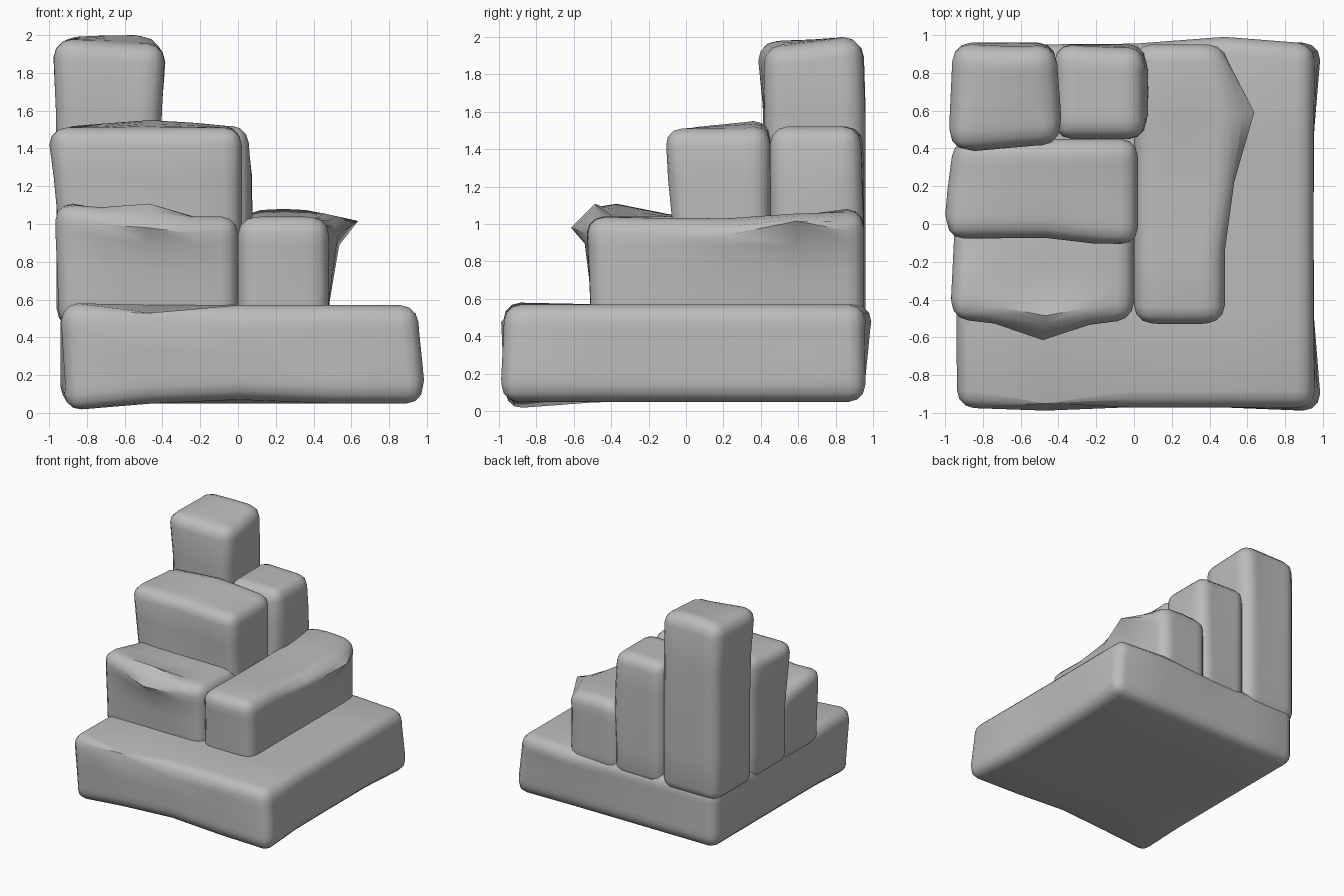
import bpy
import bmesh
import math
from mathutils import Vector

cube = bpy.data.objects.get("Cube")
if cube:
    bpy.data.objects.remove(cube, do_unlink=True)

# One plain grey stone material
stone_grey = bpy.data.materials.new("stone_grey")
stone_grey.use_nodes = True
grey = (0.5, 0.5, 0.5, 1)
stone_grey.diffuse_color = grey
stone_grey.node_tree.nodes["Principled BSDF"].inputs["Base Color"].default_value = grey


def stone(name, lo, hi, bumps, round_off=0.09, reach=0.55):
    """Worn block: a subdivided box, pushed by soft bumps (place, push), with rounded edges."""
    lo, hi = Vector(lo), Vector(hi)
    bm = bmesh.new()
    bmesh.ops.create_cube(bm, size=1)
    for v in bm.verts:
        v.co = Vector(h if c > 0 else l for c, l, h in zip(v.co, lo, hi))
    bmesh.ops.subdivide_edges(bm, edges=bm.edges[:], cuts=3, use_grid_fill=True)
    bm.normal_update()
    rims = [e for e in bm.edges if e.calc_face_angle(0) > 1]

    # Uneven hand-cut shape
    start = {v: v.co.copy() for v in bm.verts}
    for place, push in bumps:
        for v, co in start.items():
            t = max(0, 1 - (co - Vector(place)).length / reach)
            v.co += Vector(push) * t * t * (3 - 2 * t)

    bmesh.ops.bevel(bm, geom=rims, offset=round_off, segments=3, profile=0.5,
                    affect='EDGES', clamp_overlap=True)
    bmesh.ops.recalc_face_normals(bm, faces=bm.faces[:])
    mesh = bpy.data.meshes.new(name)
    bm.to_mesh(mesh)
    bm.free()
    mesh.materials.append(stone_grey)
    obj = bpy.data.objects.new(name, mesh)
    bpy.context.collection.objects.link(obj)
    bpy.ops.object.select_all(action='DESELECT')
    obj.select_set(True)
    bpy.context.view_layer.objects.active = obj
    bpy.ops.object.shade_smooth_by_angle(angle=math.radians(50))
    return obj


# Wide foundation slab
stone("base_stone", (-0.94, -0.97, 0.05), (0.95, 0.95, 0.57), [
    ((-0.5, -0.97, 0.57), (0, -0.02, 0.04)),
    ((-0.94, -0.97, 0.05), (0.03, 0.01, -0.05)),
    ((0, -0.97, 0.05), (0, 0.01, 0.02)),
    ((0.95, -0.97, 0.05), (0.04, -0.02, 0)),
    ((0.95, 0.95, 0.05), (0.04, 0.01, 0)),
    ((0.45, 0.95, 0.57), (0, 0.04, 0)),
])

# Lowest step
stone("low_front_stone", (-0.95, -0.5, 0.45), (0, 0.05, 1.04), [
    ((-0.95, -0.5, 1.04), (-0.02, 0, 0.08)),
    ((-0.45, -0.5, 1.04), (0, -0.05, 0)),
])
stone("low_side_stone", (0, -0.51, 0.45), (0.48, 0.95, 1.03), [
    ((0.48, 0.45, 1.03), (0.08, 0, 0)),
    ((0.24, 0.95, 1.03), (0, 0, 0.05)),
    ((0.24, -0.51, 1.03), (0, -0.02, 0.01)),
])

# Middle step
stone("middle_front_stone", (-0.95, -0.07, 0.45), (0.02, 0.45, 1.51), [
    ((-0.95, 0, 1.51), (-0.05, -0.01, 0)),
    ((0, -0.07, 1.51), (0, -0.05, 0)),
    ((-0.45, 0.45, 1.51), (0, 0, 0.04)),
])
stone("middle_back_stone", (-0.42, 0.45, 0.45), (0.05, 0.95, 1.52), [
    ((0.05, 0.7, 1.1), (0.03, 0, 0)),
    ((0.05, 0.95, 1.52), (0, -0.02, 0)),
])

# Tall corner pillar
stone("corner_pillar", (-0.96, 0.42, 0.45), (-0.41, 0.96, 1.98), [
    ((-0.96, 0.42, 1.98), (-0.02, -0.04, 0)),
    ((-0.41, 0.42, 1.98), (0.03, 0, -0.03)),
    ((-0.6, 0.96, 1.98), (0, -0.02, 0.02)),
], round_off=0.1)
